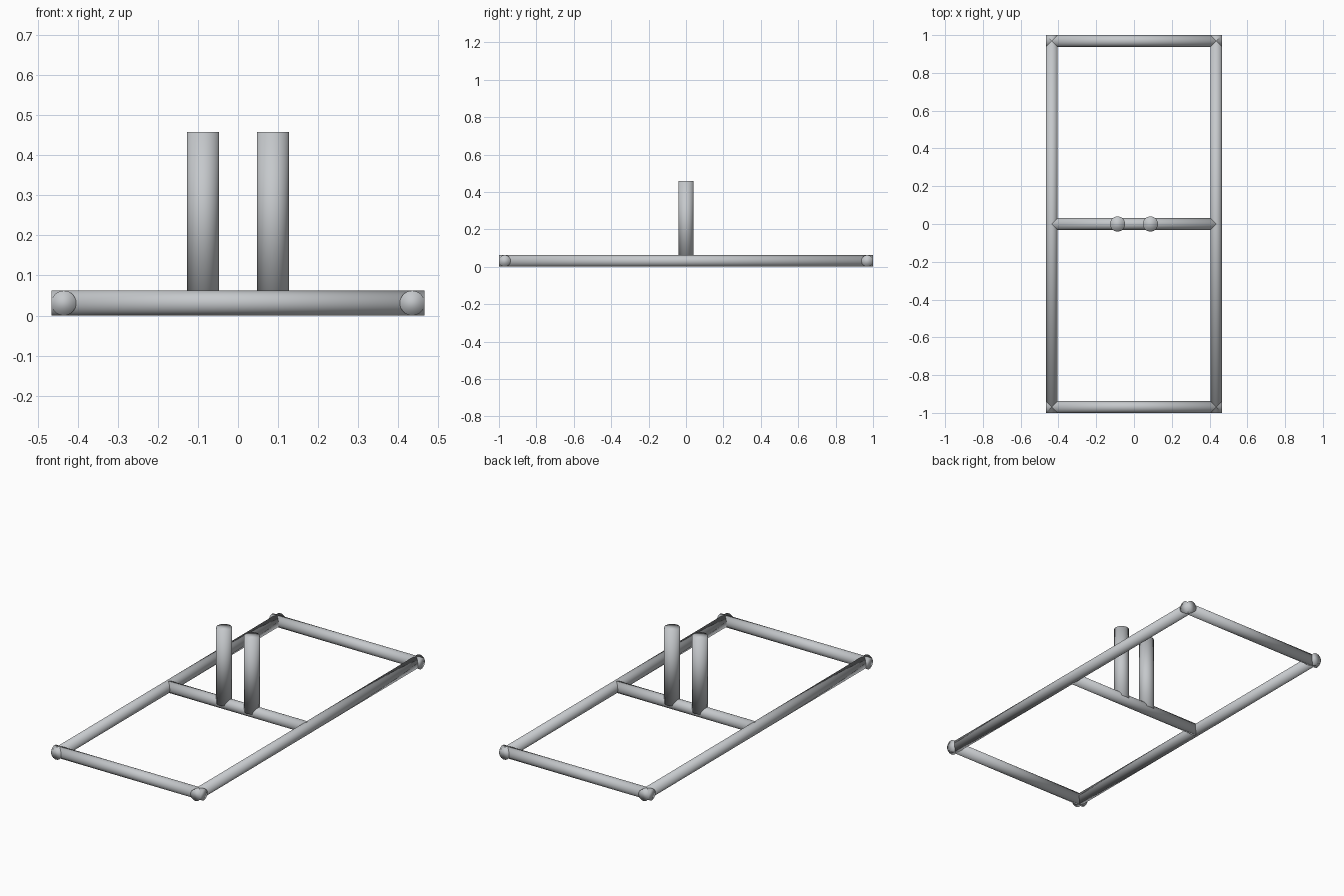
import bpy
import math

if "Cube" in bpy.data.objects:
    bpy.data.objects.remove(bpy.data.objects["Cube"])

# One plain grey for the whole frame
grey = bpy.data.materials.new("steel_grey")
grey.diffuse_color = (0.56, 0.58, 0.60, 1.0)
grey.use_nodes = True
grey.node_tree.nodes["Principled BSDF"].inputs["Base Color"].default_value = grey.diffuse_color

R = 0.031          # frame tube radius
POST_R = 0.04      # upright post radius
X = 0.435          # side rail axis
Y = 0.969          # end bar axis
POST_X = 0.087     # post axis
POST_TOP = 0.458


def tube(name, radius, length, location, rotation=(0, 0, 0)):
    """Capped round tube, smooth all over."""
    bpy.ops.mesh.primitive_cylinder_add(
        vertices=32, radius=radius, depth=length,
        location=location, rotation=rotation)
    obj = bpy.context.object
    obj.name = name
    obj.data.materials.append(grey)
    bpy.ops.object.shade_smooth()
    return obj


ALONG_X = (0, math.pi / 2, 0)
ALONG_Y = (math.pi / 2, 0, 0)

# Long side rails and upright posts, one per side
for side, s in (("left", -1), ("right", 1)):
    tube(f"{side}_rail", R, 2.0, (s * X, 0, R), ALONG_Y)
    tube(f"{side}_post", POST_R, POST_TOP - R,
         (s * POST_X, 0, (POST_TOP + R) / 2))

# Cross bars at both ends, crossing the rails at the corners
for end, s in (("front", -1), ("back", 1)):
    tube(f"{end}_bar", R, 2 * (X + R), (0, s * Y, R), ALONG_X)

# Middle bar between the rail axes, carrying the posts
tube("middle_bar", R, 2 * X, (0, 0, R), ALONG_X)
